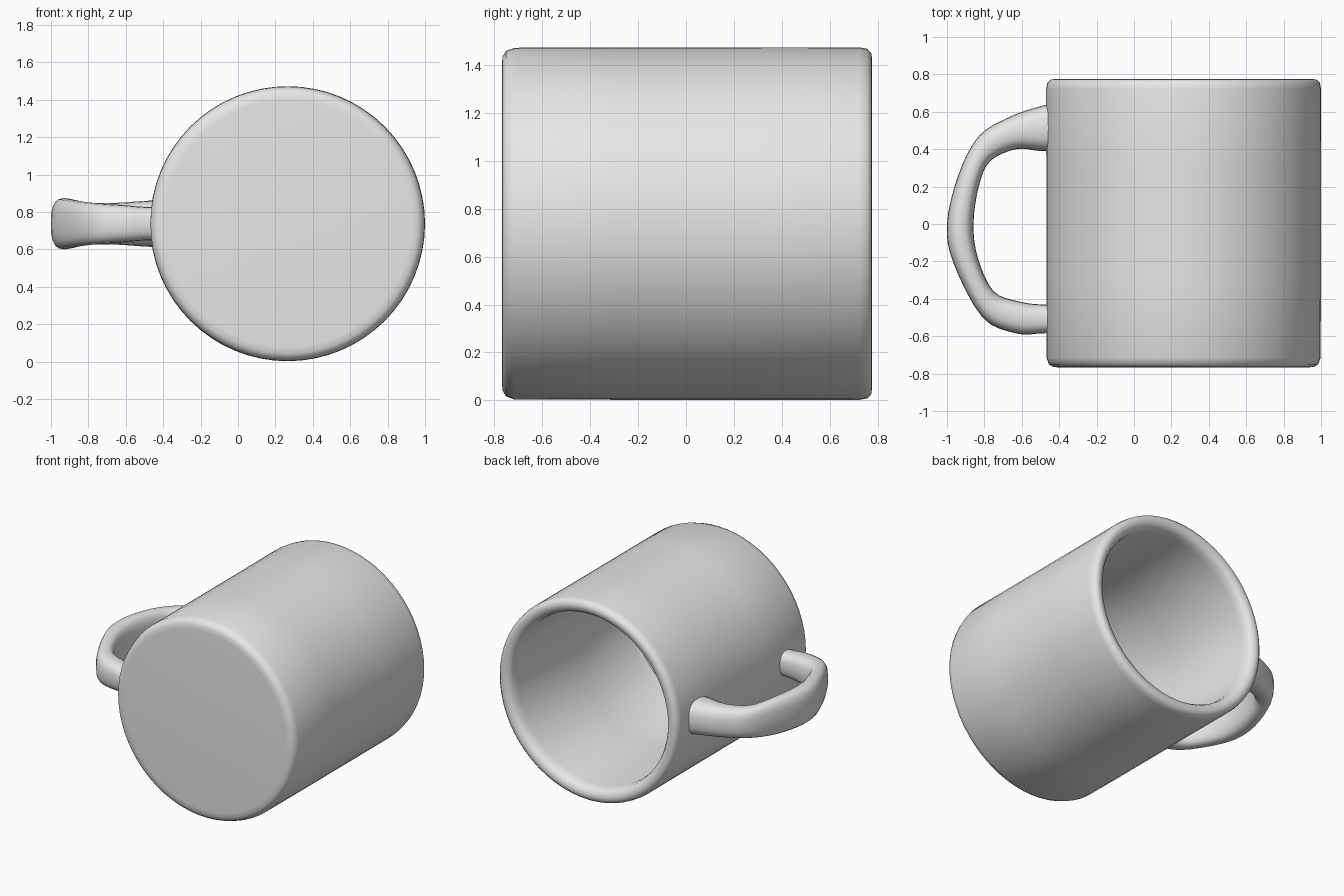
import bpy, bmesh, math
from mathutils import Vector

if "Cube" in bpy.data.objects:
    bpy.data.objects.remove(bpy.data.objects["Cube"])

CX, CZ = 0.265, 0.737          # axis of the cup, which lies along y

clay = bpy.data.materials.new("plain grey")
clay.diffuse_color = (0.8, 0.8, 0.8, 1)
clay.use_nodes = True
clay.node_tree.nodes["Principled BSDF"].inputs["Base Color"].default_value = clay.diffuse_color


def finish(bm, name):
    bmesh.ops.recalc_face_normals(bm, faces=bm.faces)
    me = bpy.data.meshes.new(name)
    bm.to_mesh(me)
    bm.free()
    me.materials.append(clay)
    ob = bpy.data.objects.new(name, me)
    bpy.context.collection.objects.link(ob)
    bpy.ops.object.select_all(action='DESELECT')
    ob.select_set(True)
    bpy.context.view_layer.objects.active = ob
    bpy.ops.object.shade_smooth_by_angle(angle=math.radians(40))
    return ob


def loft(rings, name):
    """Skin a list of equal-sized point rings and close both ends."""
    bm = bmesh.new()
    loops = [[bm.verts.new(p) for p in ring] for ring in rings]
    n = len(loops[0])
    for a, b in zip(loops, loops[1:]):
        for i in range(n):
            j = (i + 1) % n
            bm.faces.new((a[i], a[j], b[j], b[i]))
    bm.faces.new(loops[0])
    bm.faces.new(loops[-1])
    return finish(bm, name)


# Cup: (radius, y) from the closed base, over the rim, to the inside floor
profile = [(0.66, -0.767), (0.695, -0.765), (0.72, -0.75), (0.733, -0.715),
           (0.734, -0.3), (0.734, 0.3), (0.735, 0.72), (0.729, 0.755),
           (0.71, 0.773), (0.685, 0.775), (0.655, 0.765), (0.638, 0.74),
           (0.63, 0.69), (0.63, 0.0), (0.63, -0.58), (0.615, -0.63), (0.57, -0.65)]
SIDES = 64
angles = [2 * math.pi * i / SIDES for i in range(SIDES)]
loft([[(CX + r * math.cos(a), y, CZ + r * math.sin(a)) for a in angles]
      for r, y in profile], "cup_body")

# Handle stations: outer edge x, y, inner edge x, y, half height
stations = [(-0.41, 0.65, -0.41, 0.39, 0.125), (-0.50, 0.63, -0.50, 0.39, 0.122),
            (-0.66, 0.575, -0.63, 0.40, 0.112), (-0.83, 0.47, -0.77, 0.335, 0.112),
            (-0.94, 0.26, -0.83, 0.20, 0.13), (-1.0, 0.0, -0.858, 0.0, 0.137),
            (-0.965, -0.21, -0.835, -0.18, 0.13), (-0.81, -0.50, -0.75, -0.36, 0.112),
            (-0.63, -0.585, -0.61, -0.415, 0.10), (-0.50, -0.585, -0.50, -0.43, 0.09),
            (-0.41, -0.58, -0.41, -0.43, 0.09)]


def smooth(points, steps=4):
    """Catmull-Rom interpolation through the stations."""
    pts = [Vector(p) for p in points]
    pts = [pts[0]] + pts + [pts[-1]]
    out = []
    for p0, p1, p2, p3 in zip(pts, pts[1:], pts[2:], pts[3:]):
        for k in range(steps):
            t = k / steps
            out.append(0.5 * (2 * p1 + (p2 - p0) * t + (2 * p0 - 5 * p1 + 4 * p2 - p3) * t**2
                              + (3 * p1 - p0 - 3 * p2 + p3) * t**3))
    return out + [pts[-1]]


def section(s, sides=20):
    """Rounded-rectangle cross-section spanning the two edges."""
    outer, inner = Vector((s[0], s[1], CZ)), Vector((s[2], s[3], CZ))
    mid, half = (outer + inner) / 2, (outer - inner) / 2
    ring = []
    for i in range(sides):
        a = 2 * math.pi * i / sides
        c, d = math.cos(a), math.sin(a)
        u = math.copysign(abs(c) ** 0.75, c)
        v = math.copysign(abs(d) ** 0.75, d)
        ring.append(mid + half * u + Vector((0, 0, s[4] * v)))
    return ring


bpy.context.view_layer.update()
loft([section(s) for s in smooth(stations)], "handle")
